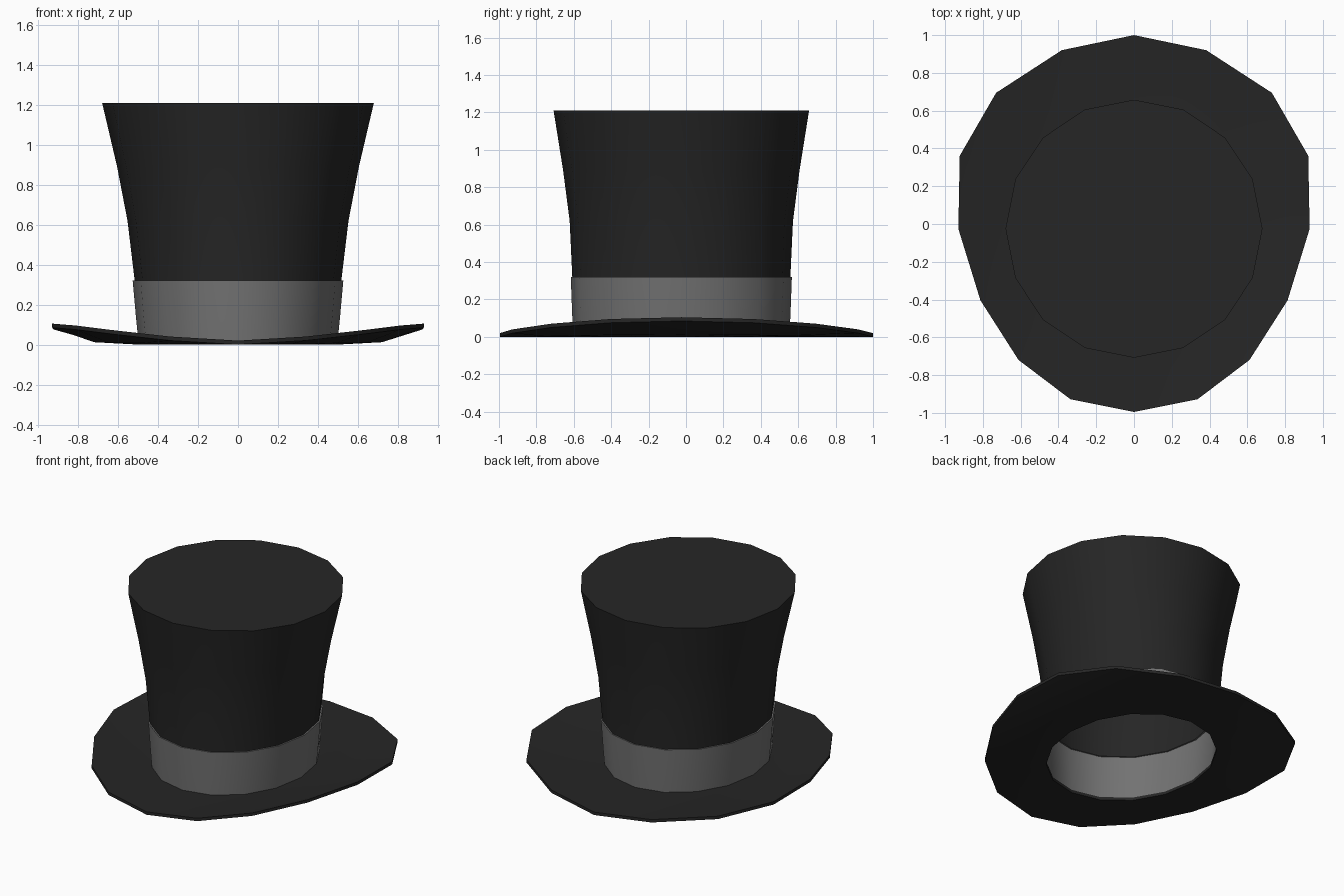
import bpy, bmesh, math

if "Cube" in bpy.data.objects:
    bpy.data.objects.remove(bpy.data.objects["Cube"])

SIDES = 16


def material(name, rgb):
    m = bpy.data.materials.new(name)
    m.diffuse_color = (*rgb, 1)
    m.use_nodes = True
    m.node_tree.nodes["Principled BSDF"].inputs["Base Color"].default_value = m.diffuse_color
    return m


black = material("black felt", (0.019, 0.019, 0.019))
grey = material("grey ribbon", (0.17, 0.17, 0.17))


def ring(rx, ry, z, lift=0.0, egg=0.0):
    """Oval ring; lift raises the sides, egg widens the back half."""
    pts = []
    for i in range(SIDES):
        a = 2 * math.pi * i / SIDES
        s, c = math.sin(a), math.cos(a)
        w = math.sin(2 * a) * (1 if s >= 0 else -1)
        w = abs(w) if c > 0 else -abs(w)
        x = rx * s * (1 + egg * (0.09 * w + 0.02 * w * w))
        y = ry * c - 0.025 * ((1 - egg) + egg * s * s)
        if a == math.pi:
            y += 0.005 * egg
        pts.append((x, y, z + lift * abs(s) ** 1.5))
    return pts


def loft(name, rings, mat, closed=False, cap=False, angle=40):
    bm = bmesh.new()
    loops = [[bm.verts.new(p) for p in r] for r in rings]
    pairs = list(zip(loops, loops[1:]))
    if closed:
        pairs.append((loops[-1], loops[0]))
    for lo, hi in pairs:
        for i in range(SIDES):
            j = (i + 1) % SIDES
            # angle runs clockwise from above, so this order faces outward
            bm.faces.new((lo[j], lo[i], hi[i], hi[j]))
    if cap:
        bm.faces.new(list(reversed(loops[-1])))
    me = bpy.data.meshes.new(name)
    bm.to_mesh(me)
    bm.free()
    me.materials.append(mat)
    ob = bpy.data.objects.new(name, me)
    bpy.context.collection.objects.link(ob)
    bpy.context.view_layer.objects.active = ob
    ob.select_set(True)
    bpy.ops.object.shade_smooth_by_angle(angle=math.radians(angle))
    ob.select_set(False)
    return ob


# Flared, hollow crown with a flat top
loft("crown", [
    ring(0.517, 0.583, 0.32),
    ring(0.553, 0.597, 0.62),
    ring(0.605, 0.632, 0.89),
    ring(0.68, 0.683, 1.21),
], black, cap=True)

# Ribbon band, standing slightly proud of the crown at its upper edge
loft("hat_band", [
    ring(0.497, 0.578, 0.005),
    ring(0.510, 0.584, 0.13),
    ring(0.527, 0.591, 0.32),
    ring(0.517, 0.583, 0.32),
], grey)

# Brim with sides curled upward
loft("brim", [
    ring(0.497, 0.578, 0.0),
    ring(0.72, 0.80, 0.0, 0.012, 0.5),
    ring(0.93, 1.0, 0.0, 0.085, 1),
    ring(0.93, 1.0, 0.02, 0.085, 1),
    ring(0.72, 0.80, 0.02, 0.022, 0.5),
    ring(0.497, 0.578, 0.02),
], black, closed=True)
